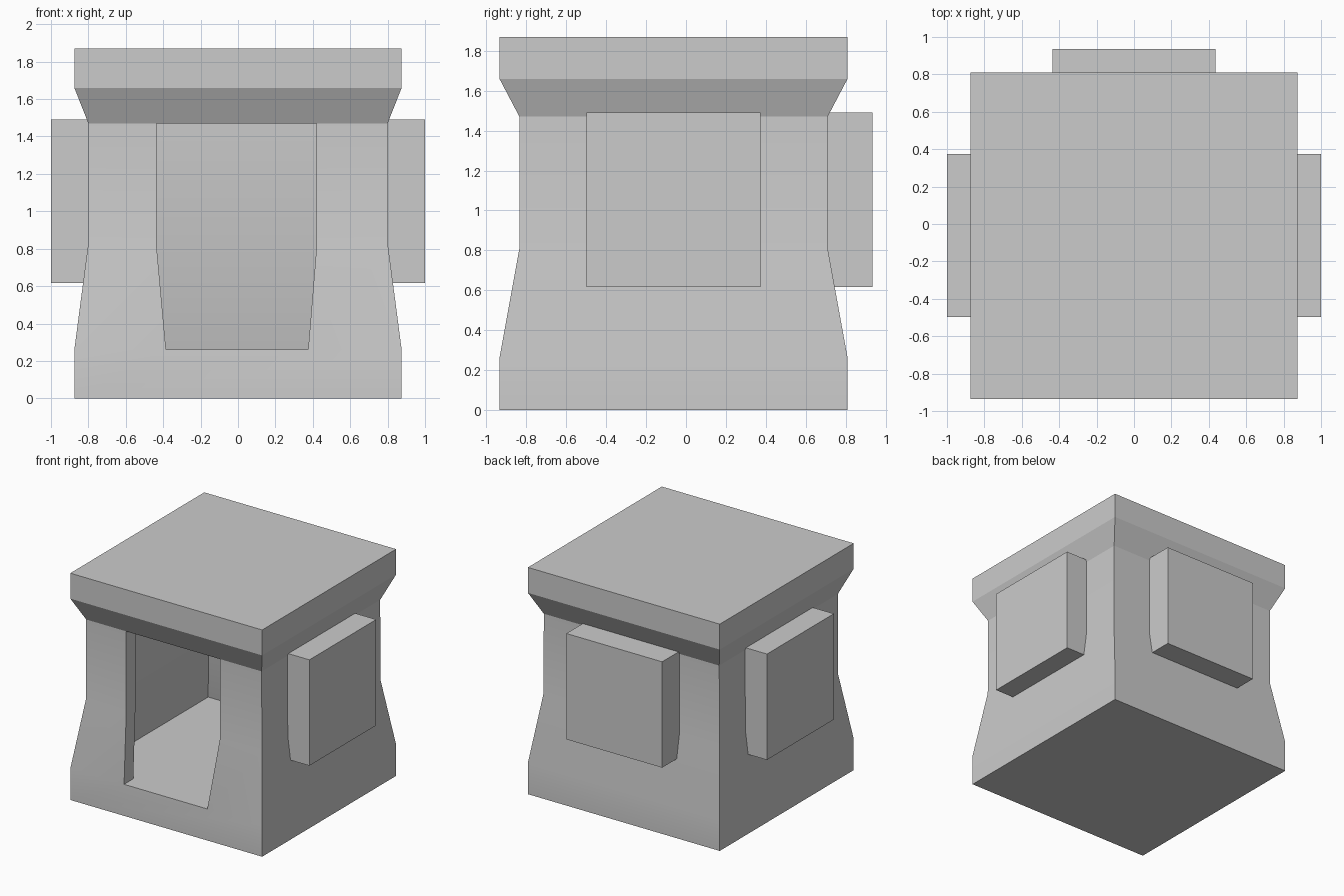
import bpy, bmesh, math

if "Cube" in bpy.data.objects:
    bpy.data.objects.remove(bpy.data.objects["Cube"])

WALL = 0.12
# profile of the body: (z, half x, front y, back y)
PROFILE = [(0, .875, -.935, .81), (.26, .875, -.935, .81), (.81, .803, -.835, .71),
           (1.47, .80, -.835, .71), (1.66, .875, -.935, .81), (1.87, .875, -.935, .81)]


def make_object(name, bm):
    bmesh.ops.recalc_face_normals(bm, faces=bm.faces)
    mesh = bpy.data.meshes.new(name)
    bm.to_mesh(mesh)
    bm.free()
    obj = bpy.data.objects.new(name, mesh)
    bpy.context.collection.objects.link(obj)
    return obj


def loft(name, loops):
    bm = bmesh.new()
    rings = [[bm.verts.new(p) for p in loop] for loop in loops]
    n = len(rings[0])
    for a, b in zip(rings, rings[1:]):
        for i in range(n):
            j = (i + 1) % n
            bm.faces.new((a[i], a[j], b[j], b[i]))
    bm.faces.new(rings[0])
    bm.faces.new(rings[-1])
    return make_object(name, bm)


def square_rings(profile, inset=0.0):
    return [[(-hx + inset, y0 + inset, z), (hx - inset, y0 + inset, z),
             (hx - inset, y1 - inset, z), (-hx + inset, y1 - inset, z)]
            for z, hx, y0, y1 in profile]


def box(name, lo, hi):
    return loft(name, [[(lo[0], lo[1], z), (hi[0], lo[1], z),
                        (hi[0], hi[1], z), (lo[0], hi[1], z)] for z in (lo[2], hi[2])])


def cut(obj, cutter):
    mod = obj.modifiers.new("cut", 'BOOLEAN')
    mod.operation = 'DIFFERENCE'
    mod.solver = 'EXACT'
    mod.object = cutter
    bpy.context.view_layer.objects.active = obj
    bpy.ops.object.modifier_apply(modifier=mod.name)
    bpy.data.objects.remove(cutter)


# waisted body with solid base and top slabs
body = loft("body", square_rings(PROFILE))

# hollow room following the outer walls
cut(body, loft("room_cutter", square_rings(PROFILE[1:4], WALL)))

# doorway in the front wall, narrower at the floor
door = [(-.385, .26), (.375, .26), (.42, .81), (.42, 1.47), (-.435, 1.47), (-.435, .81)]
cut(body, loft("doorway_cutter", [[(x, y, z) for x, z in door] for y in (-1.1, -.5)]))

body.select_set(True)
bpy.context.view_layer.objects.active = body
bpy.ops.object.shade_smooth_by_angle(angle=math.radians(15))

# raised panels on the two sides and the back
Z0, Z1 = .617, 1.49
for name, x0, x1 in (("left_panel", -1, -.785), ("right_panel", .785, 1)):
    box(name, (x0, -.498, Z0), (x1, .373, Z1))
box("back_panel", (-.437, .695, Z0), (.437, .935, Z1))
